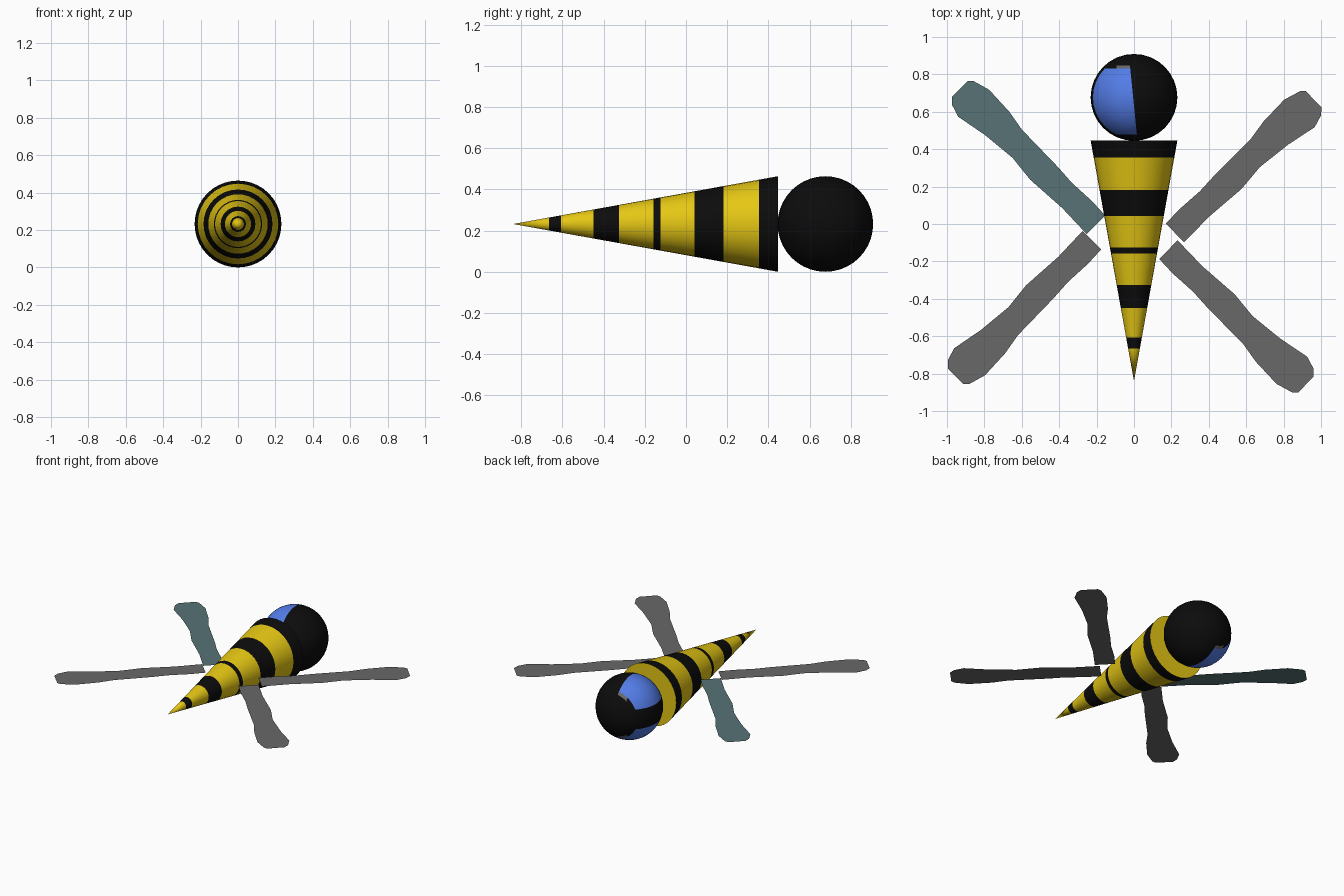
import bpy, bmesh, math
from mathutils import Vector

if "Cube" in bpy.data.objects:
    bpy.data.objects.remove(bpy.data.objects["Cube"])

def material(name, r, g, b):
    m = bpy.data.materials.new(name)
    m.diffuse_color = (r, g, b, 1)
    m.use_nodes = True
    m.node_tree.nodes["Principled BSDF"].inputs["Base Color"].default_value = m.diffuse_color
    return m

black = material("black", 0.0035, 0.0035, 0.0035)
yellow = material("yellow", 0.78, 0.57, 0.007)
blue = material("blue", 0.09, 0.21, 0.83)
grey = material("wing grey", 0.14, 0.14, 0.14)
teal = material("wing teal", 0.095, 0.17, 0.18)

R = 0.232   # body radius, also the height of the centre line
SIDES = 32

def finish(name, bm, mats, smooth=True):
    me = bpy.data.meshes.new(name)
    bm.to_mesh(me)
    bm.free()
    for m in mats:
        me.materials.append(m)
    ob = bpy.data.objects.new(name, me)
    bpy.context.collection.objects.link(ob)
    if smooth:
        bpy.ops.object.select_all(action='DESELECT')
        ob.select_set(True)
        bpy.context.view_layer.objects.active = ob
        bpy.ops.object.shade_smooth_by_angle(angle=math.radians(40))
    return ob

# Striped body: cone lathed along y, stripes alternate from ring to ring
TIP, BASE = -0.84, 0.447
stops = [-0.665, -0.607, -0.45, -0.325, -0.158, -0.125, 0.042, 0.183, 0.355, BASE]
bm = bmesh.new()
tip = bm.verts.new((0, TIP, R))
prev = None
for i, y in enumerate(stops):
    r = R * (y - TIP) / (BASE - TIP)
    ring = [bm.verts.new((r * math.cos(a), y, R + r * math.sin(a)))
            for a in (2 * math.pi * k / SIDES for k in range(SIDES))]
    for k in range(SIDES):
        n = (k + 1) % SIDES
        f = bm.faces.new((tip, ring[k], ring[n]) if prev is None
                         else (prev[k], ring[k], ring[n], prev[n]))
        f.material_index = i % 2
    prev = ring
bm.faces.new(prev)   # yellow back cap
bmesh.ops.recalc_face_normals(bm, faces=bm.faces)
finish("striped_body", bm, [yellow, black])

# Head: sphere cut along the eye borders, eyes above and below on the left
bm = bmesh.new()
bmesh.ops.create_uvsphere(bm, u_segments=SIDES, v_segments=20, radius=1)
cuts = [((0, 0, 0.32), (0, 0, 1)), ((0, 0, -0.32), (0, 0, 1)),
        ((-0.02, 0, 0), (1, 0.1, 0)), ((-0.4, 0, 0), (1, 0, 0)),
        ((0, -0.86, 0), (0, 1, 0)), ((0, 0.66, 0), (0, 1, 0)), ((0, 0.73, 0), (0, 1, 0))]
for co, no in cuts:
    bmesh.ops.bisect_plane(bm, geom=bm.verts[:] + bm.edges[:] + bm.faces[:],
                           plane_co=co, plane_no=no, dist=1e-5)
for f in bm.faces:
    c = f.calc_center_median()
    if abs(c.z) > 0.32 and c.x + 0.1 * c.y < -0.02 and c.y > -0.86:
        if c.y < 0.66:
            f.material_index = 1
        elif c.y < 0.73 and c.x > -0.4:
            f.material_index = 2
for v in bm.verts:
    v.co = v.co * R + Vector((0, 0.677, R))
finish("head", bm, [black, blue, grey])

# Wings: one flat paddle outline (along, across), placed four times
outline = [(0, -0.07), (0.19, -0.064), (0.42, -0.078), (0.57, -0.062), (0.76, -0.08),
           (0.93, -0.112), (1.0, -0.09), (1.03, -0.06), (1.03, 0.06), (1.01, 0.08),
           (0.915, 0.107), (0.755, 0.1), (0.64, 0.08), (0.365, 0.075), (0.25, 0.068),
           (0.105, 0.075), (0, 0.07)]
wings = [("back_left_wing", -0.203, -0.005, 135, -1, teal),
         ("back_right_wing", 0.219, -0.048, 44, 1, grey),
         ("front_left_wing", -0.225, -0.086, 225, 1, grey),
         ("front_right_wing", 0.184, -0.137, -44.5, -1, grey)]
for name, x, y, deg, flip, mat in wings:
    c, s = math.cos(math.radians(deg)), math.sin(math.radians(deg))
    bm = bmesh.new()
    f = bm.faces.new([bm.verts.new((x + c * u - s * w * flip, y + s * u + c * w * flip, R))
                      for u, w in outline])
    f.normal_update()
    if f.normal.z < 0:
        f.normal_flip()
    finish(name, bm, [mat], smooth=False)
